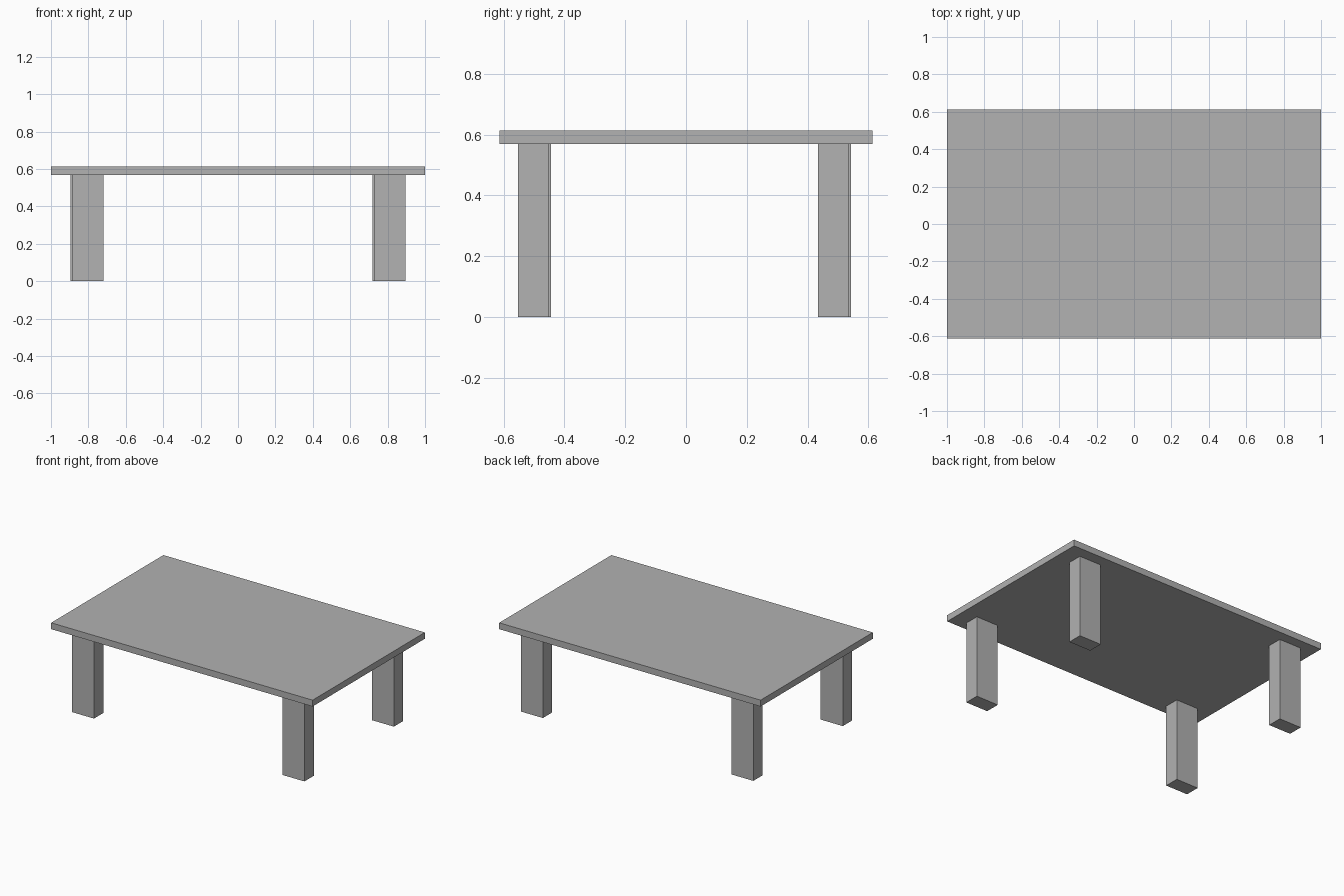
import bpy
from mathutils import Vector

cube = bpy.data.objects.get("Cube")
if cube:
    bpy.data.objects.remove(cube, do_unlink=True)

# One plain grey for the whole table
GREY = (0.445, 0.445, 0.445, 1.0)
grey = bpy.data.materials.new("plain_grey")
grey.use_nodes = True
grey.diffuse_color = GREY
grey.node_tree.nodes["Principled BSDF"].inputs["Base Color"].default_value = GREY


def box(name, centre, size):
    """Add a sharp-edged box of the given size around its centre."""
    bpy.ops.mesh.primitive_cube_add(size=1, location=centre)
    obj = bpy.context.object
    obj.name = name
    obj.scale = size
    bpy.ops.object.transform_apply(location=False, rotation=False, scale=True)
    obj.data.materials.append(grey)
    return obj


HEIGHT = 0.613
LEG_HEIGHT = 0.569

# Tabletop slab
slab = HEIGHT - LEG_HEIGHT
box("tabletop", (0, 0, LEG_HEIGHT + slab / 2), (2, 1.226, slab))

# Four legs, placed by two slightly skewed steps from the front right one
first = Vector((-0.804, -0.495, LEG_HEIGHT / 2))
across = Vector((1.615, -0.007, 0))
back = Vector((-0.007, 0.987, 0))
for i, side in enumerate(("right", "left")):
    for j, end in enumerate(("front", "back")):
        box(f"{end}_{side}_leg", first + across * i + back * j,
            (0.169, 0.102, LEG_HEIGHT))
